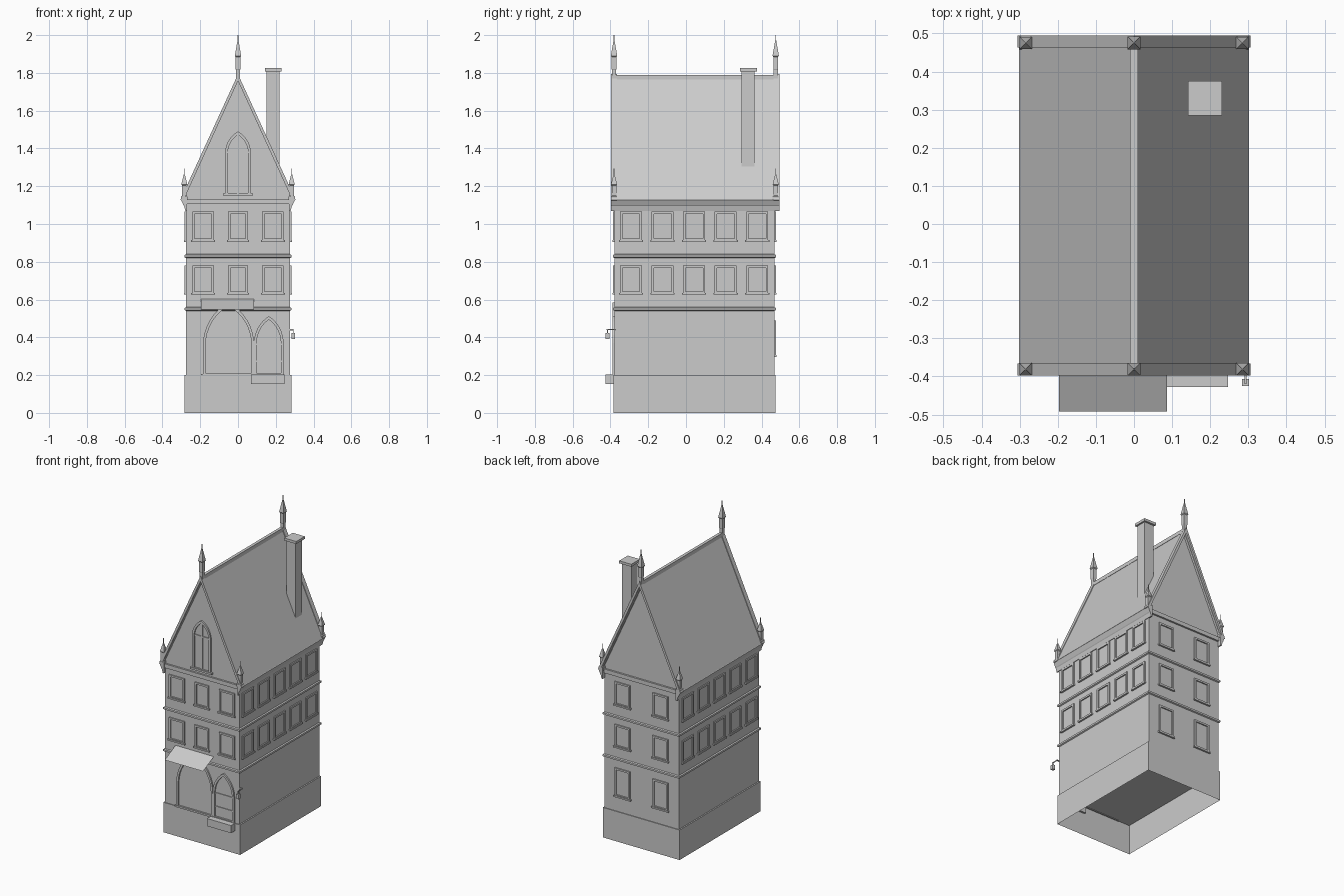
import bpy, bmesh, math
from mathutils import Matrix

if "Cube" in bpy.data.objects:
    bpy.data.objects.remove(bpy.data.objects["Cube"])

I = Matrix.Identity(4)


def make(name, verts, faces, mat=I):
    me = bpy.data.meshes.new(name)
    me.from_pydata(verts, [], faces)
    bm = bmesh.new()
    bm.from_mesh(me)
    bmesh.ops.recalc_face_normals(bm, faces=bm.faces)
    bm.to_mesh(me)
    bm.free()
    me.transform(mat)
    ob = bpy.data.objects.new(name, me)
    bpy.context.collection.objects.link(ob)
    return ob


def prism(name, pts, y0, y1, mat=I, skip=None):
    """Extrude an x-z outline along y; skip = index of a side face to leave open."""
    n = len(pts)
    verts = [(x, y, z) for y in (y0, y1) for x, z in pts]
    faces = [(i, (i + 1) % n, n + (i + 1) % n, n + i) for i in range(n) if i != skip]
    return make(name, verts, faces + [tuple(range(n)), tuple(range(n, 2 * n))], mat)


def rect(x0, x1, z0, z1):
    return [(x0, z0), (x1, z0), (x1, z1), (x0, z1)]


def box(name, x0, x1, y0, y1, z0, z1, mat=I, skip=None):
    return prism(name, rect(x0, x1, z0, z1), y0, y1, mat, skip)


def ring(name, outer, inner, depth, mat):
    """Raised moulding between two outlines on a wall facing -y."""
    n = len(outer)
    verts = [(x, y, z) for y in (0.004, -depth) for p in (outer, inner) for x, z in p]
    faces = []
    for i in range(n):
        j = (i + 1) % n
        faces += [(2*n+i, 2*n+j, 3*n+j, 3*n+i), (i, j, 2*n+j, 2*n+i), (n+i, n+j, 3*n+j, 3*n+i)]
    return make(name, verts, faces, mat)


def arch(cx, w, z0, spring, apex, seg=8):
    """Pointed arch outline of half width w."""
    h = apex - spring
    r = (h * h + w * w) / (2 * w)
    a = math.atan2(h, r - w)
    left = [(-w + r - r * math.cos(a * i / seg), spring + r * math.sin(a * i / seg)) for i in range(seg + 1)]
    pts = [(-w, z0)] + left + [(-x, z) for x, z in left[-2::-1]] + [(w, z0)]
    return [(cx + x, z) for x, z in pts]


def window(name, u, w, z0, z1, mat):
    t = 0.012
    ring(name + "_frame", rect(u-w, u+w, z0, z1), rect(u-w+t, u+w-t, z0+t, z1-t), 0.008, mat)
    box(name + "_sill", u-w-0.006, u+w+0.006, -0.012, 0.004, z0-0.004, z0+0.006, mat)


def arch_frame(name, cx, w, z0, spring, apex, mat, t=0.014):
    ring(name, arch(cx, w, z0, spring, apex),
         arch(cx, w - t, z0 + 0.01, spring, apex - t * 1.3), 0.01, mat)


# Wall placement: local -y is outward
X, YF, YB = 0.275, -0.378, 0.468
FRONT = Matrix.Translation((0, YF, 0))
BACK = Matrix.Translation((0, YB, 0)) @ Matrix.Rotation(math.pi, 4, 'Z')
RIGHT = Matrix.Translation((X, 0, 0)) @ Matrix.Rotation(math.pi / 2, 4, 'Z')
LEFT = Matrix.Translation((-X, 0, 0)) @ Matrix.Rotation(-math.pi / 2, 4, 'Z')

# Plinth (open underneath) and walls with gables
box("plinth", -0.284, 0.284, -0.383, 0.473, 0, 0.2, skip=0)
prism("walls", [(-X, 0.2), (X, 0.2), (X, 1.16), (0, 1.755), (-X, 1.16)], YF, YB, skip=0)

# Floor bands around the house
for z in (0.55, 0.83):
    d = 0.008
    prof = [(0, z - 0.01), (d, z - 0.006), (d, z + 0.006), (0, z + 0.01)]
    verts = [(sx * (X + o), (YF - o) if e < 0 else (YB + o), h)
             for sx, e in ((-1, -1), (1, -1), (1, 1), (-1, 1)) for o, h in prof]
    faces = [(c*4+k, c*4+k+1, (c+1) % 4*4+k+1, (c+1) % 4*4+k) for c in range(4) for k in range(3)]
    make("floor_band", verts, faces)

# Rectangular windows
for z0, z1 in ((0.63, 0.78), (0.91, 1.066)):
    for u, w in ((-0.185, 0.057), (0, 0.052), (0.185, 0.057)):
        window("front_window", u, w, z0, z1, FRONT)
    for i in range(5):
        y = -0.291 + i * 0.167
        window("right_window", y, 0.058, z0, z1, RIGHT)
        window("left_window", -y, 0.058, z0, z1, LEFT)
for z0, z1 in ((0.3, 0.49), (0.63, 0.78), (0.91, 1.066)):
    for u in (-0.14, 0.14):
        window("back_window", u, 0.057, z0, z1, BACK)

# Ground floor arches
arch_frame("large_arch", -0.05, 0.135, 0.2, 0.36, 0.585, FRONT)
box("large_arch_sill", -0.197, 0.09, -0.012, 0.004, 0.197, 0.207, FRONT)
arch_frame("small_arch", 0.163, 0.078, 0.2, 0.37, 0.512, FRONT)
for z in (0.27, 0.36):
    box("small_arch_bar", 0.095, 0.231, -0.005, 0.004, z, z + 0.008, FRONT)

# Gable window with mullion and transom
arch_frame("gable_window", 0, 0.068, 1.155, 1.375, 1.49, FRONT)
box("gable_window_sill", -0.08, 0.08, -0.014, 0.004, 1.15, 1.162, FRONT)
box("gable_window_mullion", -0.005, 0.005, -0.006, 0.004, 1.16, 1.47, FRONT)
box("gable_window_transom", -0.055, 0.055, -0.006, 0.004, 1.375, 1.385, FRONT)

# Awning sheet, entrance step
make("awning", [(-0.197, -0.378, 0.602), (0.086, -0.378, 0.602), (0.086, -0.492, 0.547), (-0.197, -0.492, 0.547)],
     [(0, 1, 2, 3)])
box("entrance_step", 0.07, 0.247, -0.427, -0.37, 0.152, 0.203)

# Corner lamp
box("lamp_bracket", 0.29, 0.295, -0.42, -0.37, 0.438, 0.443)
box("lamp_arm", 0.27, 0.295, -0.378, -0.372, 0.436, 0.444)
box("lamp_hanger", 0.29, 0.295, -0.418, -0.413, 0.42, 0.44)
box("lamp", 0.283, 0.302, -0.425, -0.406, 0.392, 0.422)


def chevron(x, z, top, t):
    return [(-x, z), (0, top), (x, z), (x - 0.014, z - 0.008), (0, top - t), (-x + 0.014, z - 0.008)]


# Roof shell and raised rake trims
prism("roof", chevron(0.3, 1.131, 1.782, 0.035), -0.385, 0.482)
for y0, y1 in ((-0.397, -0.366), (0.463, 0.494)):
    prism("rake_trim", chevron(0.305, 1.128, 1.793, 0.036), y0, y1)
box("ridge_cap", -0.01, 0.01, -0.39, 0.488, 1.765, 1.79)

# Eaves cornices and gable bands
for s in (-1, 1):
    prof = [(0.27, 1.07), (0.279, 1.07), (0.285, 1.095), (0.289, 1.1), (0.302, 1.128), (0.27, 1.15)]
    prism("eaves_cornice", [(s * x, z) for x, z in prof], -0.397, 0.494)
for m in (FRONT, BACK):
    box("gable_band", -0.28, 0.28, -0.012, 0.004, 1.105, 1.132, m)


def finial(name, x, y, rings):
    """Square tapering pinnacle from (half width, z) pairs."""
    verts = [(x + sx * r, y + sy * r, z) for r, z in rings
             for sx, sy in ((-1, -1), (1, -1), (1, 1), (-1, 1))]
    n = len(rings)
    faces = [(k*4+i, k*4+(i+1) % 4, k*4+4+(i+1) % 4, k*4+4+i) for k in range(n - 1) for i in range(4)]
    make(name, verts, faces + [(0, 1, 2, 3), tuple(range(4*n-4, 4*n))])


# Ridge and corner finials
for y in (-0.381, 0.475):
    finial("ridge_finial", 0, y, [(0.011, 1.77), (0.011, 1.815), (0.013, 1.82), (0.013, 1.885),
                                  (0.017, 1.89), (0.003, 1.97), (0.0015, 1.972), (0.0015, 2.0)])
    for x in (-0.284, 0.284):
        finial("corner_finial", x, y, [(0.017, 1.128), (0.017, 1.145), (0.012, 1.15), (0.012, 1.205),
                                       (0.016, 1.21), (0.003, 1.262), (0.0015, 1.264), (0.0015, 1.295)])

# Chimney
box("chimney", 0.151, 0.22, 0.295, 0.362, 1.28, 1.81)
box("chimney_cap", 0.142, 0.231, 0.285, 0.375, 1.808, 1.825)
